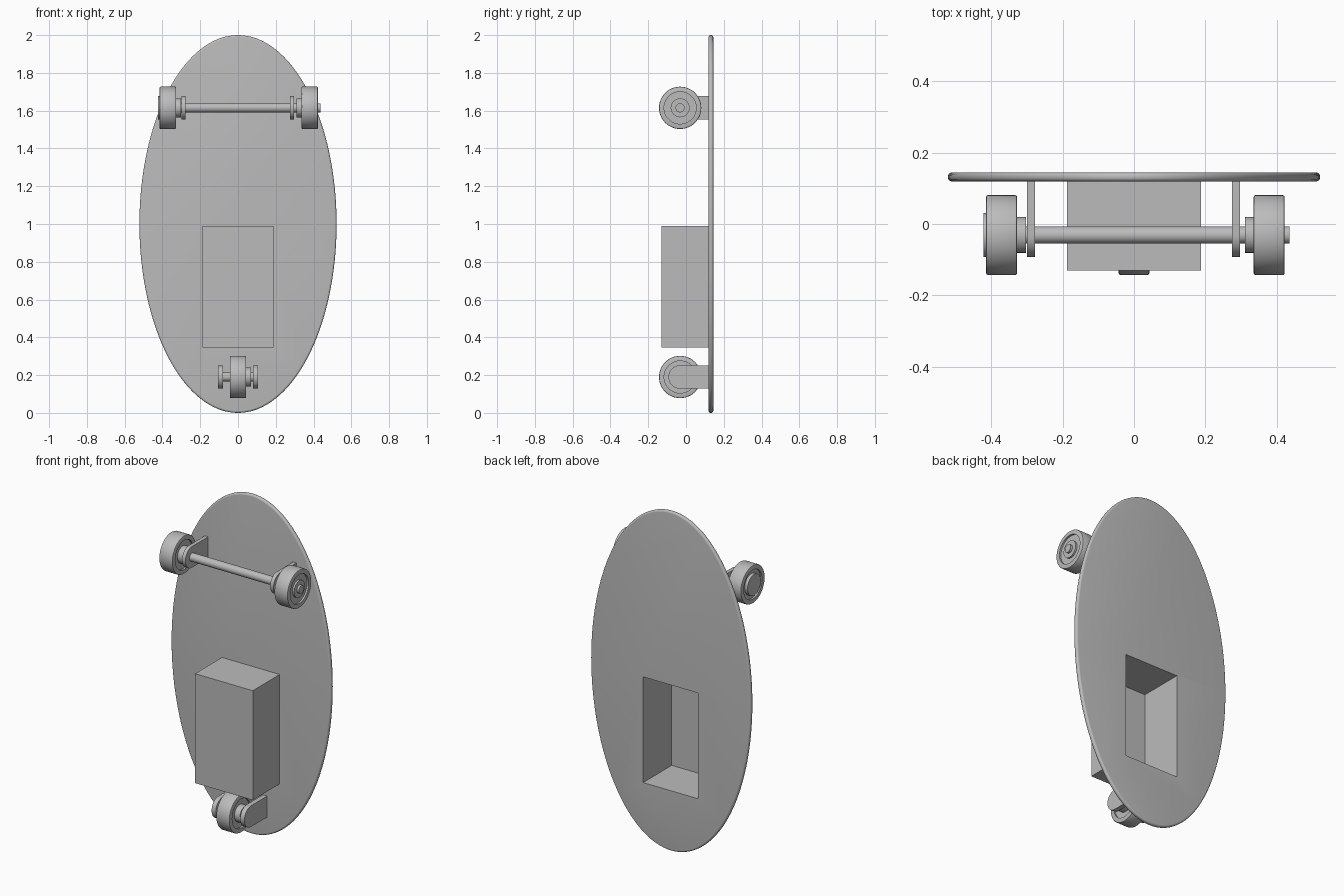
import bpy, bmesh, math
from mathutils import Matrix, Vector

cube = bpy.data.objects.get("Cube")
if cube:
    bpy.data.objects.remove(cube, do_unlink=True)

grey = bpy.data.materials.new("plain grey")
grey.use_nodes = True
color = (0.5, 0.5, 0.5, 1)
grey.diffuse_color = color
grey.node_tree.nodes["Principled BSDF"].inputs["Base Color"].default_value = color

AXIS_Y = -0.031


def finish(name, bm, smooth=True):
    bmesh.ops.recalc_face_normals(bm, faces=bm.faces)
    mesh = bpy.data.meshes.new(name)
    bm.to_mesh(mesh)
    bm.free()
    mesh.materials.append(grey)
    obj = bpy.data.objects.new(name, mesh)
    bpy.context.collection.objects.link(obj)
    if smooth:
        bpy.ops.object.select_all(action='DESELECT')
        obj.select_set(True)
        bpy.context.view_layer.objects.active = obj
        bpy.ops.object.shade_smooth_by_angle(angle=math.radians(35))
    return obj


def box(name, low, high):
    low, high = Vector(low), Vector(high)
    bm = bmesh.new()
    bmesh.ops.create_cube(bm, size=1, matrix=Matrix.Translation((low + high) / 2)
                          @ Matrix.Diagonal((high - low).to_4d()))
    return finish(name, bm, smooth=False)


def lathe(name, profile, x, z, flip=1):
    """Turn (offset, radius) points around an axle line parallel to x."""
    bm = bmesh.new()
    centre = Vector((x, AXIS_Y, z))
    points = [bm.verts.new(centre + Vector((flip * t, 0, r))) for t, r in profile]
    edges = [bm.edges.new(pair) for pair in zip(points, points[1:])]
    bmesh.ops.spin(bm, geom=points + edges, cent=centre, axis=(1, 0, 0),
                   angle=math.tau, steps=48)
    bmesh.ops.remove_doubles(bm, verts=bm.verts, dist=0.0001)
    return finish(name, bm)


def rod(name, x0, x1, radius, z):
    return lathe(name, [(x0, 0), (x0, radius), (x1, radius), (x1, 0)], 0, z)


def bracket(name, x0, x1, z):
    """Plate from the board with a round end about the axle."""
    r = 0.062
    outline = [(0.125, z - r)]
    for i in range(25):
        a = math.pi * (1.5 - i / 24)
        outline.append((AXIS_Y + r * math.cos(a), z + r * math.sin(a)))
    outline.append((0.125, z + r))
    bm = bmesh.new()
    face = bm.faces.new([bm.verts.new((x0, y, h)) for y, h in outline])
    new = bmesh.ops.extrude_face_region(bm, geom=[face])["geom"]
    bmesh.ops.translate(bm, vec=(x1 - x0, 0, 0),
                        verts=[v for v in new if isinstance(v, bmesh.types.BMVert)])
    return finish(name, bm)


def apply_modifiers(obj):
    graph = bpy.context.evaluated_depsgraph_get()
    mesh = bpy.data.meshes.new_from_object(obj.evaluated_get(graph))
    obj.modifiers.clear()
    obj.data = mesh


# Oval board with a rounded rim
bm = bmesh.new()
bmesh.ops.create_cone(bm, cap_ends=True, segments=128, radius1=1, radius2=1, depth=0.025,
                      matrix=Matrix.Translation((0, 0.132, 1))
                      @ Matrix.Diagonal((0.522, 1, 1, 1))
                      @ Matrix.Rotation(math.pi / 2, 4, 'X'))
rim = [e for e in bm.edges if abs(e.verts[0].co.y - e.verts[1].co.y) < 0.001]
bmesh.ops.bevel(bm, geom=rim, offset=0.011, segments=5, profile=0.5, affect='EDGES')
board = finish("board", bm)

# Box compartment, open through the back of the board
compartment = box("compartment", (-0.188, -0.131, 0.345), (0.188, 0.121, 0.99))
cutter = box("pocket_cutter", (-0.178, -0.121, 0.356), (0.178, 0.3, 0.979))
cutter.hide_render = True
for obj in (board, compartment):
    cut = obj.modifiers.new("pocket", 'BOOLEAN')
    cut.operation = 'DIFFERENCE'
    cut.solver = 'EXACT'
    cut.object = cutter
    apply_modifiers(obj)
bpy.data.objects.remove(cutter, do_unlink=True)

# Wheel section: hub, grooved faces, rounded tread and an inner spacer
WHEEL = [(0.0435, 0), (0.0435, 0.05), (0.033, 0.05), (0.033, 0.085), (0.0435, 0.085),
         (0.0435, 0.107), (0.042, 0.1105), (0.0385, 0.112), (-0.0385, 0.112),
         (-0.042, 0.1105), (-0.0435, 0.107), (-0.0435, 0.085), (-0.033, 0.085),
         (-0.033, 0.05), (-0.0685, 0.05), (-0.0685, 0)]

# Upper pair of wheels on a long axle
TOP = 1.615
lathe("upper_left_wheel", WHEEL, 0.3795, TOP)
lathe("upper_right_wheel", WHEEL, -0.3715, TOP, flip=-1)
rod("upper_axle", -0.4, 0.436, 0.024, TOP)
rod("upper_axle_cap", -0.423, -0.38, 0.062, TOP)
bracket("upper_left_bracket", 0.275, 0.297, TOP)
bracket("upper_right_bracket", -0.3, -0.278, TOP)

# Single lower wheel between two brackets
LOW = 0.19
lathe("lower_wheel", WHEEL, 0, LOW, flip=-1)
rod("lower_axle", -0.1, 0.1, 0.024, LOW)
bracket("lower_left_bracket", 0.079, 0.107, LOW)
bracket("lower_right_bracket", -0.107, -0.08, LOW)
